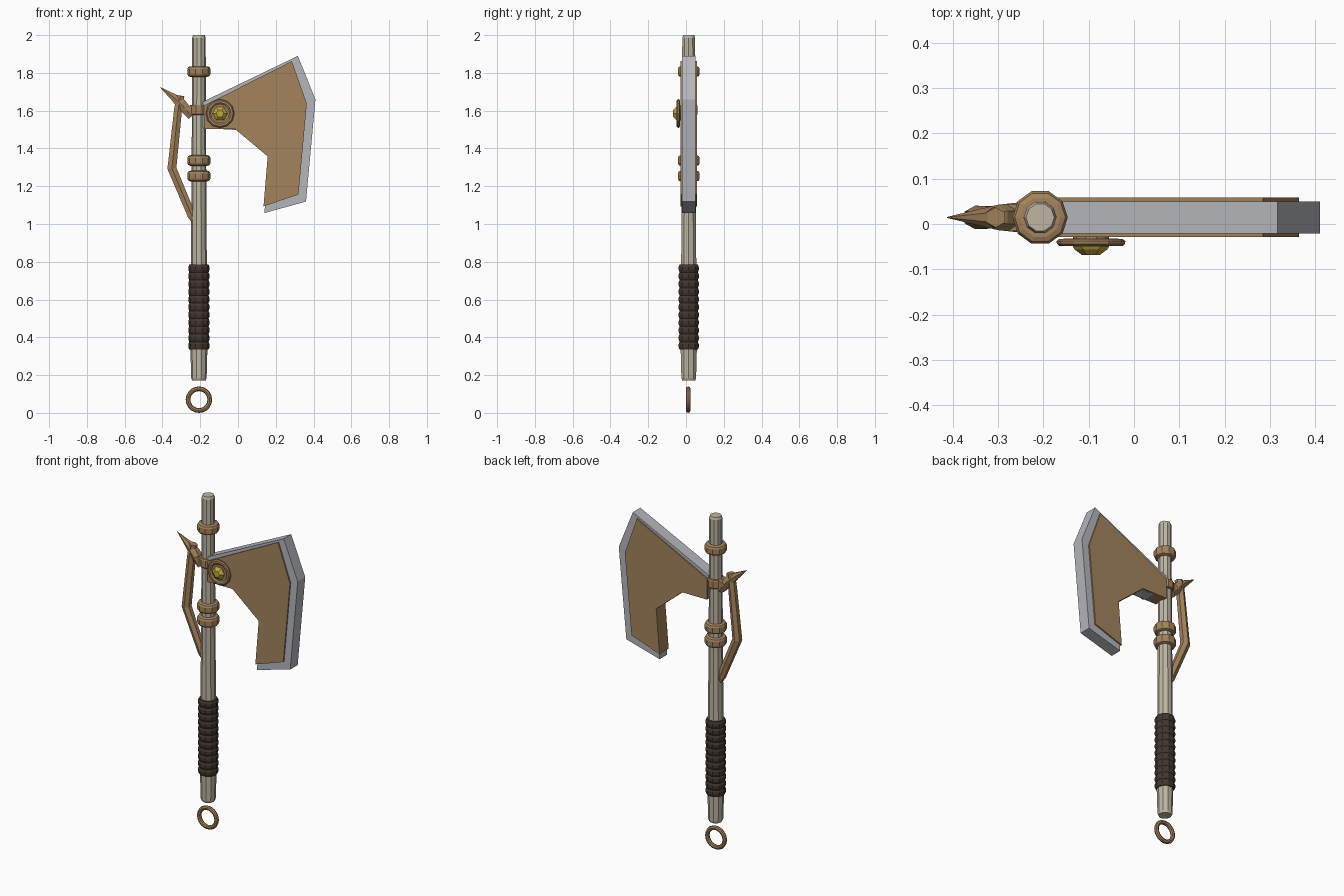
import bpy, bmesh
from math import sin, cos, pi
from mathutils import Vector

if "Cube" in bpy.data.objects:
    bpy.data.objects.remove(bpy.data.objects["Cube"])

CX, CY = -0.207, 0.0145   # shaft axis


def mat(name, rgb):
    m = bpy.data.materials.new(name)
    m.diffuse_color = (*rgb, 1)
    m.use_nodes = True
    m.node_tree.nodes["Principled BSDF"].inputs["Base Color"].default_value = m.diffuse_color
    return m


BRONZE = mat("bronze", (0.37, 0.23, 0.11))
BONE = mat("bone", (0.52, 0.47, 0.37))
LEATHER = mat("leather", (0.055, 0.038, 0.03))
GOLD = mat("gold", (0.55, 0.40, 0.05))
STEEL = mat("steel", (0.46, 0.47, 0.50))


def finish(name, bm, material):
    bmesh.ops.recalc_face_normals(bm, faces=bm.faces)
    me = bpy.data.meshes.new(name)
    bm.to_mesh(me)
    bm.free()
    me.materials.append(material)
    ob = bpy.data.objects.new(name, me)
    bpy.context.collection.objects.link(ob)
    return ob


def skin(name, rings, material):
    """Join rings of points into a capped solid."""
    bm = bmesh.new()
    vs = [[bm.verts.new(p) for p in r] for r in rings]
    n = len(vs[0])
    for a, b in zip(vs, vs[1:]):
        for i in range(n):
            j = (i + 1) % n
            bm.faces.new((a[i], a[j], b[j], b[i]))
    bm.faces.new(vs[0])
    bm.faces.new(vs[-1])
    return finish(name, bm, material)


def lathe_z(name, profile, material, sides=10):
    rings = [[(CX + r * cos(2 * pi * i / sides), CY + r * sin(2 * pi * i / sides), z)
              for i in range(sides)] for r, z in profile]
    return skin(name, rings, material)


def lathe_y(name, x, z, profile, material, sides):
    rings = [[(x + r * cos(2 * pi * i / sides), y, z + r * sin(2 * pi * i / sides))
              for i in range(sides)] for r, y in profile]
    return skin(name, rings, material)


def slab(name, outline, half, material):
    return skin(name, [[(x, CY + s * half, z) for x, z in outline] for s in (-1, 1)], material)


def bar(name, stations, material):
    """Six-sided bar in the XZ plane; stations are (x, z, half width, half depth)."""
    pts = [Vector((x, 0, z)) for x, z, _, _ in stations]
    rings = []
    for k, (x, z, w, d) in enumerate(stations):
        t = (pts[min(k + 1, len(pts) - 1)] - pts[max(k - 1, 0)]).normalized()
        side = Vector((t.z, 0, -t.x))
        c = Vector((x, CY, z))
        rings.append([c + side * (w * a) + Vector((0, d * b, 0)) for a, b in
                      ((1, .5), (0, 1), (-1, .5), (-1, -.5), (0, -1), (1, -.5))])
    return skin(name, rings, material)


# Shaft
lathe_z("shaft", [(0.036, 0.172), (0.041, 0.185), (0.045, 0.335), (0.042, 0.79),
                  (0.037, 1.6), (0.036, 1.985), (0.031, 2.0)], BONE)

# Ribbed grip
ribs = 11
step = (0.785 - 0.335) / ribs
grip = [(0.051, 0.335)]
for i in range(ribs):
    z = 0.335 + i * step
    grip += [(0.056, z + 0.3 * step), (0.056, z + 0.7 * step), (0.051, z + step)]
lathe_z("grip", grip, LEATHER)

# Shaft bands and head collar
for i, z in enumerate((1.807, 1.336, 1.254)):
    lathe_z(f"band_{i + 1}", [(0.045, z - 0.028), (0.056, z - 0.024), (0.061, z - 0.014),
                              (0.061, z + 0.014), (0.056, z + 0.024), (0.045, z + 0.028)], BRONZE)
lathe_z("head_collar", [(0.046, 1.577), (0.05, 1.582), (0.05, 1.624), (0.046, 1.63)], BRONZE)

# Steel blade and the thicker bronze cheek set into it
slab("blade", [(-0.185, 1.648), (0.317, 1.89), (0.41, 1.659), (0.36, 1.119),
               (0.14, 1.058), (0.161, 1.355), (0.0, 1.497), (-0.185, 1.508)], 0.0355, STEEL)
slab("blade_cheek", [(-0.18, 1.627), (0.285, 1.862), (0.364, 1.638), (0.32, 1.156),
                     (0.135, 1.093), (0.157, 1.358), (-0.016, 1.503), (-0.18, 1.503)], 0.0435, BRONZE)

# Medallion on the front of the cheek
MX, MZ = -0.095, 1.585
lathe_y("medallion_stem", MX, MZ, [(0.04, -0.02), (0.04, -0.036)], BRONZE, 10)
lathe_y("medallion_rim", MX, MZ, [(0.05, -0.032), (0.07, -0.033), (0.076, -0.038), (0.075, -0.044),
                                  (0.069, -0.049), (0.058, -0.049), (0.05, -0.043)], BRONZE, 12)
lathe_y("medallion_gem", MX, MZ, [(0.038, -0.04), (0.04, -0.05), (0.036, -0.056),
                                  (0.02, -0.068)], GOLD, 6)

# Rear spike and its mount
bar("rear_spike", [(-0.25, 1.562), (-0.305, 1.635), (-0.335, 1.665), (-0.41, 1.722)] and
    [(-0.245, 1.57, 0.022, 0.034), (-0.30, 1.635, 0.028, 0.028),
     (-0.335, 1.667, 0.02, 0.02), (-0.412, 1.724, 0.001, 0.001)], BRONZE)
slab("spike_mount", [(-0.285, 1.61), (-0.25, 1.63), (-0.225, 1.63),
                     (-0.225, 1.577), (-0.25, 1.577)], 0.03, BRONZE)

# Knuckle guard behind the shaft
bar("rear_guard", [(-0.305, 1.68, 0.021, 0.022), (-0.318, 1.60, 0.021, 0.024),
                   (-0.35, 1.295, 0.024, 0.026), (-0.245, 1.045, 0.022, 0.022),
                   (-0.228, 1.005, 0.012, 0.014)], BRONZE)

# Hanging ring
bpy.ops.mesh.primitive_torus_add(location=(CX, CY - 0.003, 0.07), rotation=(pi / 2, 0, 0),
                                 major_radius=0.0575, minor_radius=0.0125,
                                 major_segments=20, minor_segments=8)
ring = bpy.context.object
ring.name = "pommel_ring"
ring.data.materials.append(BRONZE)
